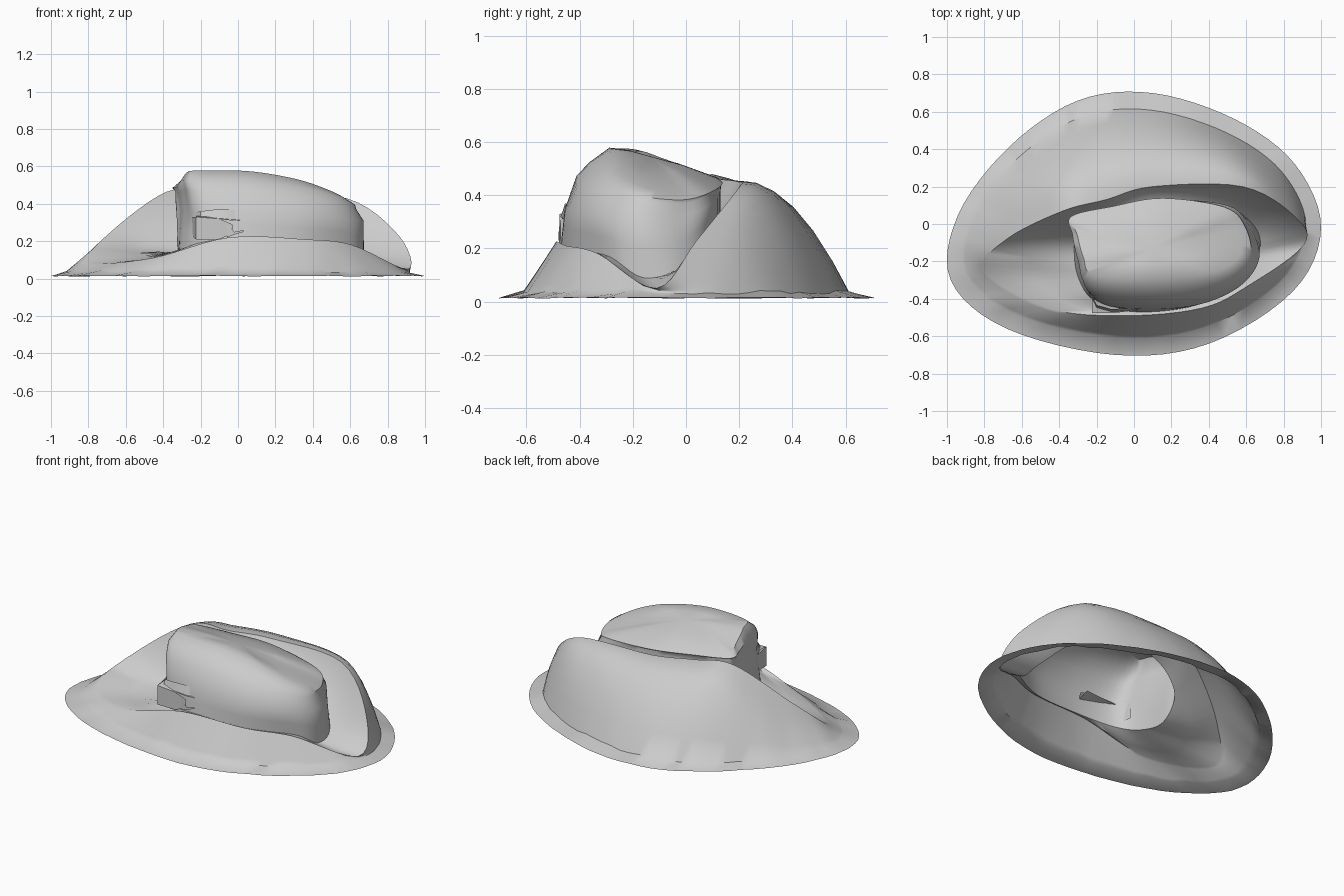
import bpy, bmesh, random
from mathutils import Vector

if "Cube" in bpy.data.objects:
    bpy.data.objects.remove(bpy.data.objects["Cube"])

random.seed(4)
STEPS = 6

# Closed control rings, running from the right side round the back, left, front
edge = [(1, -.02), (.86, .32), (.54, .56), (.1, .7), (-.3, .66), (-.67, .41),
        (-.94, .05), (-.98, -.3), (-.68, -.56), (-.1, -.7), (.4, -.64), (.85, -.36)]
ridge = [(.91, -.11, .05), (.86, .04, .23), (.58, .2, .43), (.1, .2, .45),
         (-.15, .13, .46), (-.38, .07, .465), (-.68, -.08, .25), (-.8, -.25, .09),
         (-.46, -.45, .11), (-.05, -.49, .22), (.36, -.45, .21), (.61, -.33, .18)]
valley = [(.67, -.16, .09), (.65, -.02, .13), (.48, .1, .27), (.15, .13, .36),
          (-.12, .08, .36), (-.3, 0, .26), (-.32, -.12, .14), (-.3, -.28, .15),
          (-.21, -.41, .19), (.02, -.47, .22), (.35, -.43, .2), (.6, -.29, .17)]
crown_side = [(.67, -.18, .31), (.62, -.02, .32), (.5, .1, .37), (.15, .13, .42),
              (-.1, .085, .43), (-.32, .035, .45), (-.31, -.05, .36), (-.28, -.22, .36),
              (-.2, -.41, .34), (.05, -.455, .35), (.35, -.43, .34), (.57, -.33, .32)]
crown_top = [(.57, -.16, .43), (.55, -.02, .41), (.45, .07, .43), (.15, .12, .46),
             (-.1, .08, .48), (-.31, .03, .495), (-.3, -.07, .53), (-.27, -.18, .57),
             (-.22, -.27, .577), (.05, -.29, .575), (.3, -.27, .535), (.47, -.24, .48)]
peak = Vector((.1, -.13, .545))


def smooth_ring(points):
    """Closed Catmull-Rom curve through the points."""
    p = [Vector(q).to_3d() for q in points]
    n, out = len(p), []
    for i in range(n):
        a, b, c, d = p[i - 1], p[i], p[(i + 1) % n], p[(i + 2) % n]
        for s in range(STEPS):
            t = s / STEPS
            out.append(.5 * (2 * b + (c - a) * t + (2 * a - 5 * b + 4 * c - d) * t ** 2
                             + (3 * b - a - 3 * c + d) * t ** 3))
    return out


def between(r1, r2, t, bulge=lambda v: 0):
    """Intermediate ring, pushed up or down in proportion to the rise."""
    out = []
    for a, b in zip(r1, r2):
        v = a.lerp(b, t)
        v.z += bulge(v) * 4 * t * (1 - t) * abs(b.z - a.z)
        out.append(v)
    return out


def finish(name, bm, angle):
    bmesh.ops.recalc_face_normals(bm, faces=bm.faces)
    mesh = bpy.data.meshes.new(name)
    bm.to_mesh(mesh)
    bm.free()
    ob = bpy.data.objects.new(name, mesh)
    bpy.context.collection.objects.link(ob)
    bpy.ops.object.select_all(action='DESELECT')
    bpy.context.view_layer.objects.active = ob
    ob.select_set(True)
    bpy.ops.object.shade_smooth_by_angle(angle=angle)
    return ob


def loft(name, rings, centre=None):
    bm = bmesh.new()
    rows = [[bm.verts.new(v) for v in r] for r in rings]
    n = len(rows[0])
    for lo, hi in zip(rows, rows[1:]):
        for i in range(n):
            j = (i + 1) % n
            bm.faces.new((lo[i], lo[j], hi[j], hi[i]))
    if centre:
        c = bm.verts.new(centre)
        for i in range(n):
            bm.faces.new((rows[-1][i], rows[-1][(i + 1) % n], c))
    return finish(name, bm, .8)


# Brim: flat lip, upturned wall, fold ridge and inner slope to the crown
rim = smooth_ring(edge)
foot = [Vector((v.x * .92, v.y * .87, .035 + random.uniform(-.008, .008))) for v in rim]
for v in rim:
    v.z = .012 + random.uniform(0, .004)
top_fold, base = smooth_ring(ridge), smooth_ring(valley)


def wall_bulge(v):
    """Full at the back, fading out toward the left end and the front."""
    return .27 * max(0, min(1, (v.y + .1) / .3)) * max(.2, min(1, (v.x + .9) / .6))


wall = [between(foot, top_fold, t, wall_bulge) for t in (.15, .32, .5, .68, .85)]
sag = between(top_fold, base, .5, lambda v: -.25)
loft("brim", [rim, foot] + wall + [top_fold, sag, base])

# Crown: bulging side, rounded front shoulder, tilted top
side, top = smooth_ring(crown_side), smooth_ring(crown_top)
shoulder = []
for a, b in zip(side, top):
    w = max(0, b.z - a.z) / .2
    shoulder.append(a.lerp(b, .55) + Vector(((a.x - peak.x) * .04, (a.y - peak.y) * .13, 0)) * w)
shoulder2 = [a.lerp(b, .5) + (b - peak) * .05 for a, b in zip(shoulder, top)]
centre_ring = [v.lerp(peak, .5) + Vector((0, 0, .006)) for v in top]
loft("crown", [base, between(base, side, .5), side, shoulder, shoulder2, top, centre_ring], peak)


def ribbon(name, path, low, high, lean=0):
    """Thin strip following a plan path, with its own end heights."""
    bm = bmesh.new()
    pairs = [(bm.verts.new((x, y, a)), bm.verts.new((x, y + lean, b)))
             for (x, y), a, b in zip(path, low, high)]
    for (a, b), (c, d) in zip(pairs, pairs[1:]):
        bm.faces.new((a, c, d, b))
    return finish(name, bm, .5)


# Bow on the front of the crown
ribbon("bow_loop", [(-.25, -.33), (-.225, -.475), (-.1, -.475), (-.03, -.47)],
       [.23, .21, .21, .24], [.33, .33, .32, .29])
ribbon("bow_upper_flap", [(-.24, -.37), (-.2, -.45), (-.12, -.47), (-.03, -.465), (.03, -.45)],
       [.32, .325, .32, .31, .31], [.35, .36, .37, .37, .34], .015)
ribbon("bow_tail", [(-.06, -.475), (-.02, -.48), (.03, -.475)], [.22, .235, .25], [.3, .25, .26])
# Short shelf closing the top of the loop
ribbon("bow_shelf", [(-.225, -.475), (-.1, -.475), (.02, -.46)],
       [.33, .32, .31], [.335, .34, .335], .07)
